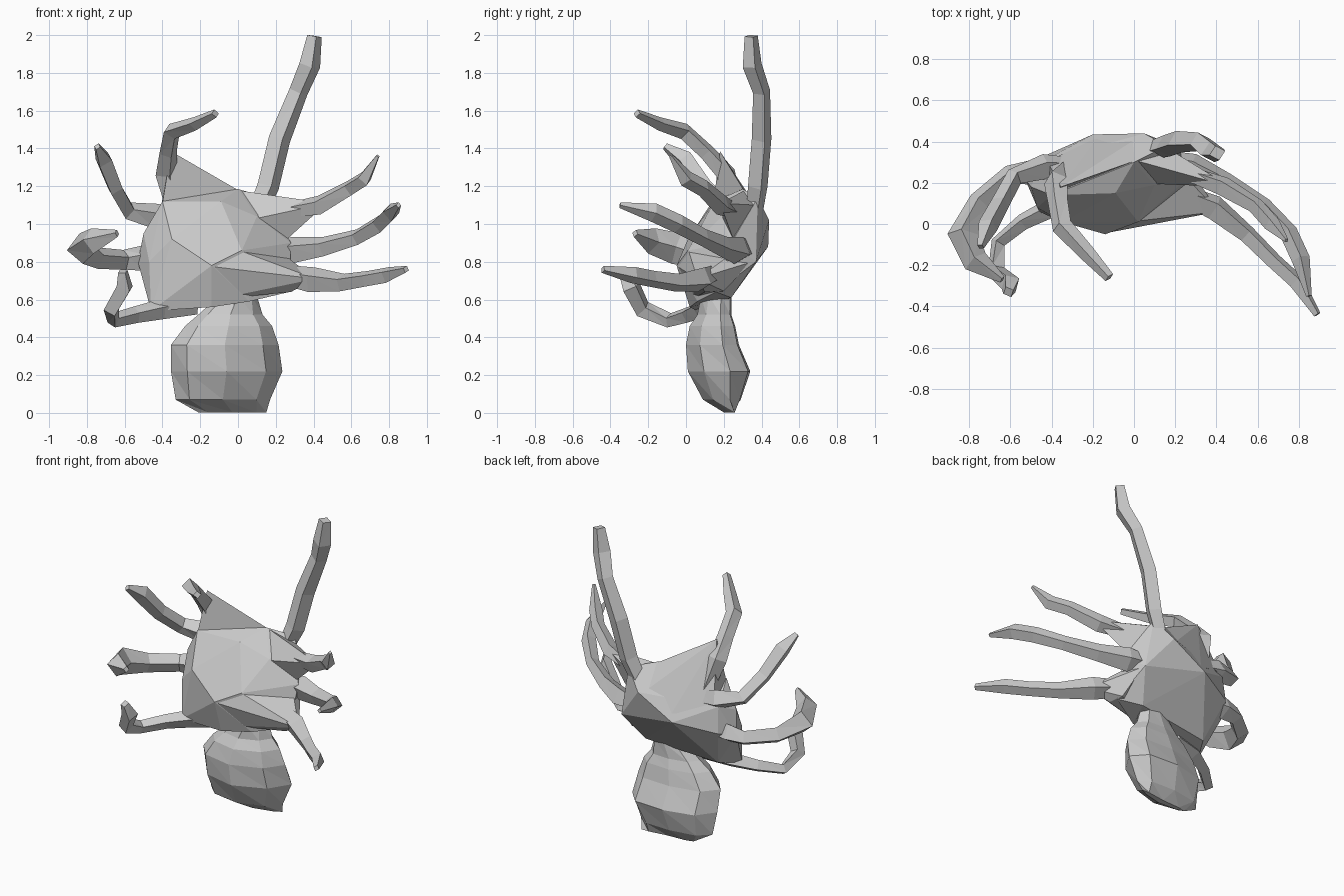
import bpy, bmesh, math
from mathutils import Vector

if "Cube" in bpy.data.objects:
    bpy.data.objects.remove(bpy.data.objects["Cube"])


def finish(name, bm):
    bmesh.ops.recalc_face_normals(bm, faces=bm.faces[:])
    mesh = bpy.data.meshes.new(name)
    bm.to_mesh(mesh)
    bm.free()
    obj = bpy.data.objects.new(name, mesh)
    bpy.context.collection.objects.link(obj)
    return obj


def loft(name, rings):
    """Skin a list of closed rings and cap both ends."""
    bm = bmesh.new()
    loops = [[bm.verts.new(p) for p in ring] for ring in rings]
    n = len(loops[0])
    for a, b in zip(loops, loops[1:]):
        for i in range(n):
            j = (i + 1) % n
            bm.faces.new((a[i], a[j], b[j]))
            bm.faces.new((a[i], b[j], b[i]))
    bm.faces.new(loops[0][::-1])
    bm.faces.new(loops[-1])
    return finish(name, bm)


def hull(name, points):
    """Faceted convex solid around a few points."""
    bm = bmesh.new()
    verts = [bm.verts.new(p) for p in points]
    bmesh.ops.convex_hull(bm, input=verts)
    loose = [v for v in bm.verts if not v.link_faces]
    bmesh.ops.delete(bm, geom=loose, context='VERTS')
    return finish(name, bm)


def combine(obj, other, operation):
    """Apply a boolean of other onto obj."""
    mod = obj.modifiers.new("combine", 'BOOLEAN')
    mod.operation, mod.solver, mod.object = operation, 'EXACT', other
    dg = bpy.context.evaluated_depsgraph_get()
    mesh = bpy.data.meshes.new_from_object(obj.evaluated_get(dg))
    obj.modifiers.clear()
    obj.data = mesh


def tentacle(name, path, radii):
    """Four-sided tapering limb along a path, trimmed where it enters the body."""
    pts = [Vector(p) for p in path]
    u = Vector((0.2, 0.3, 1.0))
    if abs((pts[1] - pts[0]).normalized().z) > 0.8:
        u = Vector((1.0, 0.3, 0.0))
    rings = []
    for i, p in enumerate(pts):
        t = (pts[min(i + 1, len(pts) - 1)] - pts[max(i - 1, 0)]).normalized()
        u = (u - t * u.dot(t)).normalized()
        v = t.cross(u)
        r = radii[i]
        rings.append([p + u * r * math.cos(k * math.pi / 2)
                      + v * r * 0.9 * math.sin(k * math.pi / 2) for k in range(4)])
    limb = loft(name, rings)
    combine(limb, body, 'DIFFERENCE')


# Faceted body
body = hull("body", [
    (-.14, -.05, .78), (.02, .01, .86), (-.35, .01, .92), (-.47, .08, .80),
    (-.40, .14, 1.12), (-.09, .15, 1.12), (.10, .19, 1.04), (-.46, .06, .54),
    (-.14, .02, .56), (0, .30, 1.185), (.28, .24, .90), (.27, .16, .64),
    (-.20, .435, .88), (.05, .44, 1.02), (.16, .38, 1.14), (.06, .06, .59),
    (.22, .37, .80), (-.46, .32, .83), (-.45, .30, 1.0), (-.38, .20, .57),
    (.13, .24, .61), (-.53, .22, .80), (-.50, .18, .95)])

# Raised point on the upper left, and pointed shoulders on the right
peak = hull("peak", [
    (-.355, .18, 1.385), (-.40, .145, 1.11), (0, .305, 1.18),
    (-.42, .305, 1.02), (-.18, .42, .92), (.02, .42, 1.02)])
upper = hull("upper_shoulder", [
    (.47, .18, 1.11), (.10, .195, 1.03), (.26, .25, .92),
    (.02, .305, 1.175), (.16, .37, 1.10)])
lower = hull("lower_shoulder", [
    (.41, .06, .71), (.02, .015, .855), (-.14, -.045, .775), (.28, .10, .64),
    (-.12, .03, .60), (.26, .20, .645), (.22, .35, .80), (.24, .24, .84)])
for part in (peak, upper, lower):
    combine(body, part, 'UNION')
    bpy.data.objects.remove(part)

# Head hanging below: height, centre x, radius x, centre y, radius y
head_rings = [(.62, .00, .10, .16, .08), (.52, -.04, .17, .15, .09),
              (.46, -.05, .23, .14, .12), (.36, -.07, .285, .14, .14),
              (.22, -.06, .295, .175, .165),
              (.07, -.08, .25, .19, .10), (.003, -.03, .18, .22, .02)]
rings = []
for z, cx, rx, cy, ry in head_rings:
    ring = []
    for k in range(8):
        a = k * math.tau / 8
        x = cx + rx * math.cos(a)
        ring.append((x, cy + ry * math.sin(a) + .25 * max(0, x), z))
    rings.append(ring)
head = loft("head", rings)
combine(head, body, 'DIFFERENCE')

# Right limbs
tentacle("tall_limb",
         [(.09, .36, 1.04), (.16, .38, 1.20), (.22, .40, 1.45),
          (.32, .40, 1.70), (.38, .35, 1.84), (.405, .345, 1.995)],
         [.05, .06, .06, .052, .058, .04])
tentacle("right_limb_upper",
         [(.25, .25, 1.07), (.43, .185, 1.10), (.59, .09, 1.19),
          (.67, .00, 1.24), (.74, -.08, 1.36)],
         [.04, .055, .045, .045, .012])
tentacle("right_limb_middle",
         [(.10, .33, .86), (.28, .28, .86), (.45, .20, .88), (.63, .09, .93),
          (.75, -.04, 1.00), (.81, -.17, 1.06), (.85, -.35, 1.10)],
         [.04, .075, .055, .045, .05, .05, .015])
tentacle("right_limb_lower",
         [(.20, .16, .74), (.39, .08, .705), (.55, -.05, .69),
          (.68, -.18, .71), (.79, -.28, .73), (.89, -.44, .76)],
         [.05, .07, .05, .045, .045, .02])

# Left limbs
tentacle("left_limb_top",
         [(-.33, .26, 1.08), (-.38, .21, 1.27), (-.37, .11, 1.38),
          (-.35, -.01, 1.49), (-.23, -.14, 1.53), (-.12, -.26, 1.585)],
         [.05, .06, .05, .05, .04, .025])
tentacle("left_limb_upper",
         [(-.30, .28, 1.02), (-.43, .28, 1.04), (-.58, .23, 1.07),
          (-.65, .10, 1.19), (-.71, -.01, 1.34), (-.745, -.11, 1.41)],
         [.05, .07, .05, .05, .055, .02])
tentacle("left_limb_middle",
         [(-.36, .25, .82), (-.50, .25, .82), (-.60, .24, .81), (-.75, .11, .82),
          (-.83, -.05, .87), (-.77, -.18, .91), (-.64, -.27, .95)],
         [.05, .07, .055, .06, .085, .07, .02])
tentacle("left_limb_lower",
         [(-.22, .13, .56), (-.40, .08, .55), (-.54, .01, .52), (-.66, -.09, .49),
          (-.67, -.23, .55), (-.60, -.29, .67), (-.61, -.33, .75)],
         [.04, .055, .045, .04, .05, .055, .03])
